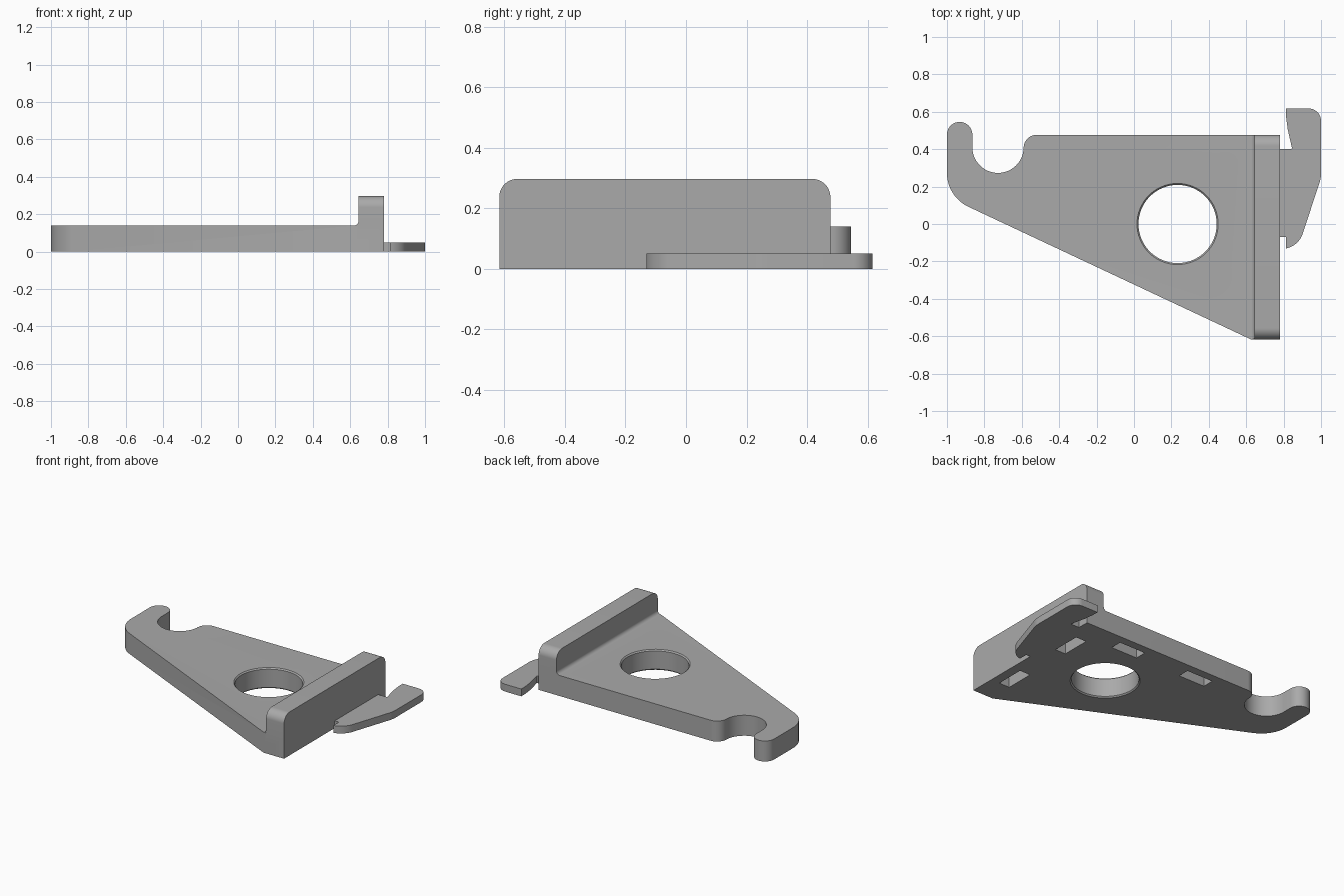
import bpy
import bmesh
from math import cos, sin, radians
from mathutils import Vector

cube = bpy.data.objects.get("Cube")
if cube:
    bpy.data.objects.remove(cube, do_unlink=True)

grey = bpy.data.materials.new("plain grey")
grey.use_nodes = True
tone = (0.4, 0.4, 0.4, 1)
grey.diffuse_color = tone
grey.node_tree.nodes["Principled BSDF"].inputs["Base Color"].default_value = tone


def arc(cx, cy, r, start, end, steps=16):
    """Points along a circular arc, angles in degrees."""
    angles = [radians(start + (end - start) * i / steps) for i in range(steps + 1)]
    return [(cx + r * cos(a), cy + r * sin(a)) for a in angles]


def finish(name, bm):
    bmesh.ops.recalc_face_normals(bm, faces=bm.faces)
    mesh = bpy.data.meshes.new(name)
    bm.to_mesh(mesh)
    bm.free()
    mesh.materials.append(grey)
    ob = bpy.data.objects.new(name, mesh)
    bpy.context.collection.objects.link(ob)
    return ob


def extrude(name, outline, axis, low, high):
    """Extrude a closed 2D outline along the given axis."""
    place = {"x": lambda u, v: (low, u, v),
             "y": lambda u, v: (u, low, v),
             "z": lambda u, v: (u, v, low)}[axis]
    bm = bmesh.new()
    face = bm.faces.new([bm.verts.new(place(u, v)) for u, v in outline])
    moved = bmesh.ops.extrude_face_region(bm, geom=[face])["geom"]
    shift = Vector([high - low if a == axis else 0 for a in "xyz"])
    bmesh.ops.translate(bm, vec=shift,
                        verts=[g for g in moved if isinstance(g, bmesh.types.BMVert)])
    return finish(name, bm)


def rectangle(cx, cy, w, d):
    return [(cx + sx * w / 2, cy + sy * d / 2)
            for sx, sy in ((-1, -1), (1, -1), (1, 1), (-1, 1))]


def combine(target, tool, operation):
    """Apply a boolean and remove the tool object."""
    mod = target.modifiers.new(operation, "BOOLEAN")
    mod.operation = operation
    mod.solver = "EXACT"
    mod.object = tool
    bpy.context.view_layer.objects.active = target
    bpy.ops.object.modifier_apply(modifier=mod.name)
    bpy.data.objects.remove(tool, do_unlink=True)


FRONT, BACK, THICK, TOP = -0.617, 0.477, 0.14, 0.297
WALL_IN, WALL_OUT = 0.645, 0.78

# Base plate with the open hook at its far end
outline = [(WALL_OUT, FRONT), (0.625, FRONT)]
outline += arc(-0.8, 0.273, 0.2, 245, 180)
outline += arc(-0.932, 0.478, 0.068, 180, 0)
outline += arc(-0.727, 0.41, 0.137, 180, 360, 24)
outline += arc(-0.52, 0.407, 0.07, 180, 90)
outline += [(WALL_OUT, BACK)]
body = extrude("bracket_body", outline, "z", 0, THICK)

# Upright wall with rounded top corners
r = 0.06
wall_side = [(FRONT, THICK), (BACK, THICK)]
wall_side += arc(BACK - r, TOP - r, r, 0, 90)
wall_side += arc(FRONT + r, TOP - r, r, 90, 180)
combine(body, extrude("wall", wall_side, "x", WALL_IN, WALL_OUT), "UNION")

# Small fillet where the wall meets the plate
f = 0.025
fillet = [(WALL_IN, THICK)] + arc(WALL_IN - f, THICK + f, f, 0, -90, 8)
combine(body, extrude("fillet", fillet, "y", FRONT + 0.002, BACK), "UNION")

# Round through hole, chamfered at both rims
bm = bmesh.new()
rings = []
for radius, z in ((0.227, -0.01), (0.209, 0.008),
                  (0.209, THICK - 0.008), (0.227, THICK + 0.01)):
    rings.append([bm.verts.new((x, y, z)) for x, y in arc(0.233, 0, radius, 0, 360, 64)[:-1]])
for a, b in zip(rings, rings[1:]):
    for i in range(len(a)):
        j = (i + 1) % len(a)
        bm.faces.new((a[i], a[j], b[j], b[i]))
bm.faces.new(rings[0])
bm.faces.new(rings[-1])
combine(body, finish("hole_cutter", bm), "DIFFERENCE")

# Blind slots in the underside: two along the wall, two along the back edge
for x, y, w, d in ((0.675, -0.345, 0.08, 0.2), (0.675, 0.195, 0.08, 0.2),
                   (0.365, 0.38, 0.2, 0.08), (-0.18, 0.38, 0.2, 0.08)):
    combine(body, extrude("slot_cutter", rectangle(x, y, w, d), "z", -0.05, 0.1), "DIFFERENCE")

# Thin clip outside the wall
clip_outline = [(WALL_OUT, -0.07), (0.812, -0.07)]
clip_outline += arc(0.79, -0.015, 0.118, -79, -17, 10)
clip_outline += arc(0.85, 0.27, 0.15, -17, 0, 6)
clip_outline += arc(0.935, 0.552, 0.065, 0, 90, 10)
clip_outline += [(0.813, 0.617), (0.813, 0.575), (0.822, 0.505),
                 (0.845, 0.405), (0.838, 0.4), (WALL_OUT, 0.4)]
clip = extrude("side_clip", clip_outline, "z", 0, 0.05)

# Smooth the rounded faces and keep crisp edges
bpy.ops.object.select_all(action="DESELECT")
for ob in (body, clip):
    ob.select_set(True)
bpy.context.view_layer.objects.active = body
bpy.ops.object.shade_smooth_by_angle(angle=radians(30))
